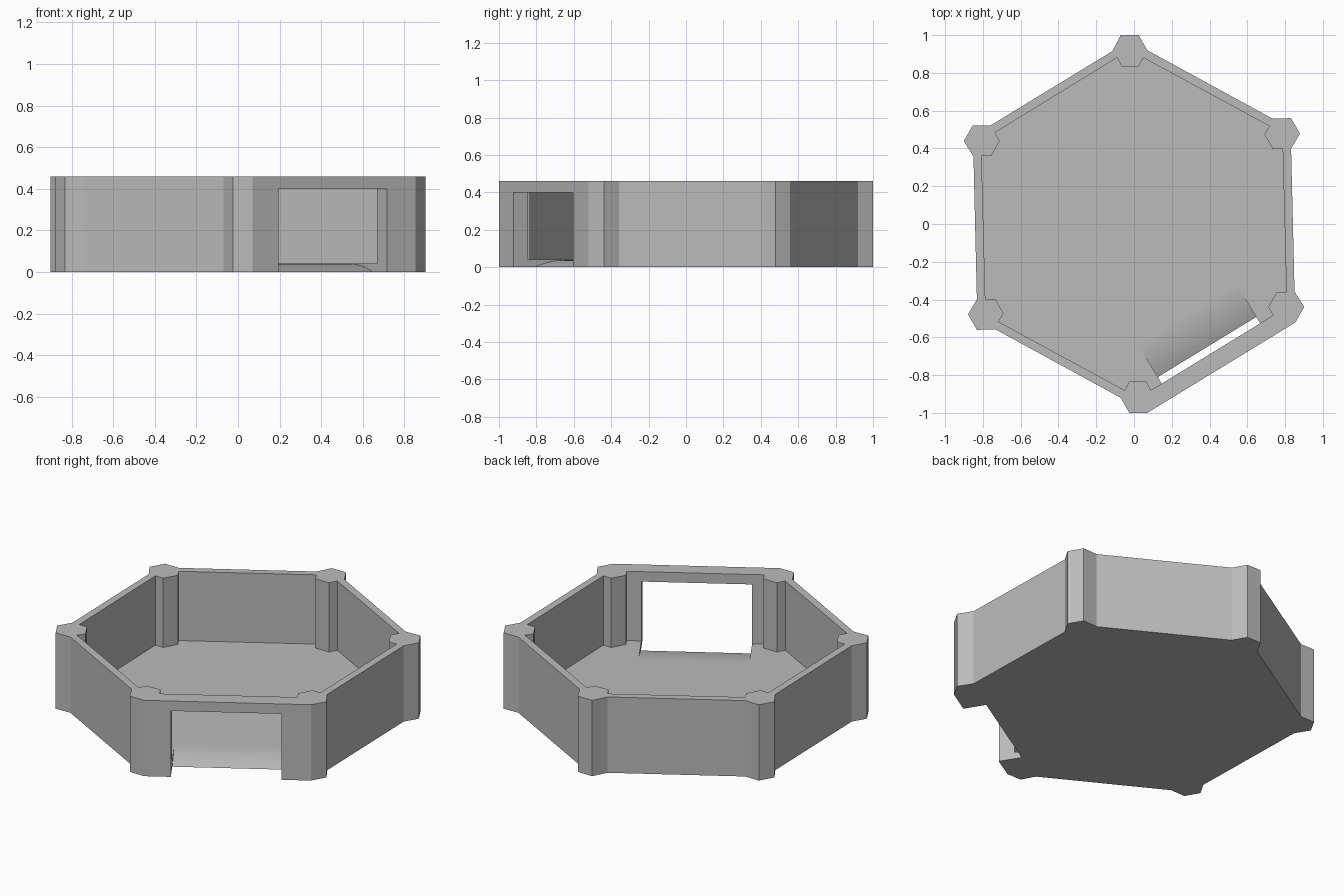
import bpy, bmesh
from math import sqrt, radians
from mathutils import Matrix, Vector

cube = bpy.data.objects.get("Cube")
if cube:
    bpy.data.objects.remove(cube, do_unlink=True)

HEIGHT, FLOOR, LINTEL = 0.46, 0.04, 0.40

grey = bpy.data.materials.new("plain_grey")
grey.use_nodes = True
colour = (0.5, 0.5, 0.5, 1)
grey.diffuse_color = colour
grey.node_tree.nodes["Principled BSDF"].inputs["Base Color"].default_value = colour


def prism(name, base, shift):
    """Solid made by sweeping a closed outline along a vector."""
    bm = bmesh.new()
    face = bm.faces.new([bm.verts.new(p) for p in base])
    swept = bmesh.ops.extrude_face_region(bm, geom=[face])["geom"]
    verts = [v for v in swept if isinstance(v, bmesh.types.BMVert)]
    bmesh.ops.translate(bm, verts=verts, vec=shift)
    bmesh.ops.recalc_face_normals(bm, faces=bm.faces)
    mesh = bpy.data.meshes.new(name)
    bm.to_mesh(mesh)
    bm.free()
    mesh.materials.append(grey)
    obj = bpy.data.objects.new(name, mesh)
    bpy.context.collection.objects.link(obj)
    return obj


def ring(corner, z, skip=()):
    """Repeat one corner post outline around the hexagon, clockwise."""
    return [Matrix.Rotation(radians(-60 * k), 3, 'Z') @ Vector((x, y, z))
            for k in range(6) for i, (x, y) in enumerate(corner)
            if (k, i) not in skip]


# Hexagonal body with corner posts; the doorway wall is flush with its posts
outer = [(-0.115, 0.915), (-0.07, 1.0), (0.025, 1.0), (0.07, 0.92)]
inner = [(-0.09, 0.88), (-0.065, 0.835), (0.025, 0.835), (0.05, 0.88)]
body = prism("hexagonal_tray", ring(outer, 0, {(2, 3), (3, 0)}), (0, 0, HEIGHT))

# Interior cavity
cavity = prism("cavity_cutter", ring(inner, FLOOR), (0, 0, 1))

# Doorway with a rounded ramp falling from the floor to the ground
start, end = 0.546, 0.757
run = end - start
radius = (run ** 2 + FLOOR ** 2) / (2 * FLOOR)
steps = 16
profile = []
for i in range(steps + 1):
    d = run * i / steps
    profile.append((start + d, FLOOR - radius + sqrt(radius ** 2 - d * d)))
profile += [(end, -0.1), (1.1, -0.1), (1.1, LINTEL), (start, LINTEL)]
along = Vector((0.854, 0.521, 0))
out = Vector((0.521, -0.854, 0))
base = [out * n + along * -0.314 + Vector((0, 0, z)) for n, z in profile]
doorway = prism("doorway_cutter", base, along * 0.61)

# Cut the body, then discard the cutters
bpy.context.view_layer.objects.active = body
body.select_set(True)
for cutter in (cavity, doorway):
    cutter.hide_render = True
    mod = body.modifiers.new(cutter.name, 'BOOLEAN')
    mod.operation = 'DIFFERENCE'
    mod.solver = 'EXACT'
    mod.object = cutter
    bpy.ops.object.modifier_apply(modifier=mod.name)
    bpy.data.objects.remove(cutter, do_unlink=True)

bpy.ops.object.shade_smooth_by_angle(angle=radians(20))
